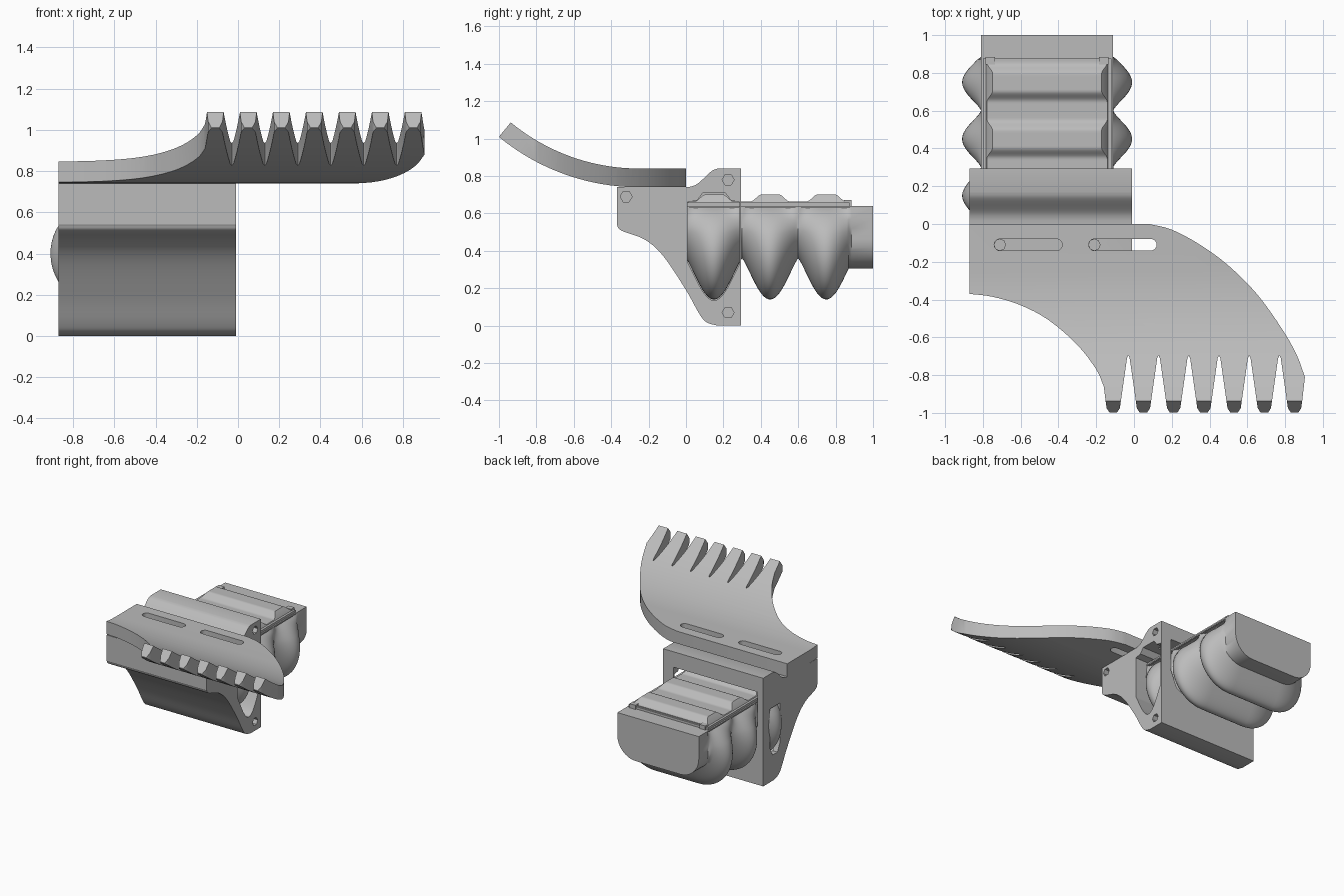
import bpy, bmesh, math
from mathutils import Vector

cube = bpy.data.objects.get("Cube")
if cube:
    bpy.data.objects.remove(cube, do_unlink=True)

grey = bpy.data.materials.new("plain_grey")
grey.use_nodes = True
COL = (0.5, 0.5, 0.5, 1)
grey.diffuse_color = COL
grey.node_tree.nodes["Principled BSDF"].inputs["Base Color"].default_value = COL


def loft(name, rings):
    """Closed solid through a list of equally long rings of points."""
    bm = bmesh.new()
    rows = [[bm.verts.new(p) for p in ring] for ring in rings]
    n = len(rows[0])
    for a, b in zip(rows, rows[1:]):
        for i in range(n):
            j = (i + 1) % n
            bm.faces.new((a[i], a[j], b[j], b[i]))
    bm.faces.new(rows[0])
    bm.faces.new(rows[-1])
    bmesh.ops.recalc_face_normals(bm, faces=bm.faces)
    me = bpy.data.meshes.new(name)
    bm.to_mesh(me)
    bm.free()
    me.materials.append(grey)
    ob = bpy.data.objects.new(name, me)
    bpy.context.collection.objects.link(ob)
    return ob


def prism(name, pts, axis, lo, hi):
    """Extrude a 2D outline along one axis."""
    def place(p, d):
        v = list(p)
        v.insert("xyz".index(axis), d)
        return Vector(v)
    return loft(name, [[place(p, d) for p in pts] for d in (lo, hi)])


def select(ob):
    bpy.ops.object.select_all(action='DESELECT')
    ob.select_set(True)
    bpy.context.view_layer.objects.active = ob


def boolean(ob, tool, op='DIFFERENCE'):
    tool.hide_render = True
    m = ob.modifiers.new("cut", 'BOOLEAN')
    m.operation, m.object, m.solver = op, tool, 'EXACT'
    select(ob)
    bpy.ops.object.modifier_apply(modifier=m.name)
    bpy.data.objects.remove(tool, do_unlink=True)


def smooth(ob, angle=30):
    select(ob)
    bpy.ops.object.shade_smooth_by_angle(angle=math.radians(angle))


def circle(cx, cy, r, n):
    return [(cx + r * math.cos(math.tau * i / n), cy + r * math.sin(math.tau * i / n)) for i in range(n)]


def stadium(x0, x1, y, r, n=8):
    right = [(x1 - r + r * math.sin(math.pi * i / n), y - r * math.cos(math.pi * i / n)) for i in range(n + 1)]
    return right + [(x0 + x1 - x, 2 * y - v) for x, v in right]


def spline(pts, steps=6):
    """Smooth curve through a few points."""
    p = [Vector(q) for q in pts]
    p = [2 * p[0] - p[1]] + p + [2 * p[-1] - p[-2]]
    out = []
    for a, b, c, d in zip(p, p[1:], p[2:], p[3:]):
        for i in range(steps):
            t = i / steps
            out.append(0.5 * (2 * b + (c - a) * t + (2 * a - 5 * b + 4 * c - d) * t * t
                              + (3 * b - a - 3 * c + d) * t ** 3))
    return out + [p[-2]]


CX = -0.46   # centre of the insert across x


def bump(y):
    """Height of the repeating ribs along the insert, 0 to 1."""
    o = (y % 0.3) - 0.15
    return max(0, 0.5 * (1 + math.cos(math.pi * o / 0.15))) ** 0.6


# Bracket body
front = spline([(-0.37, 0.54), (-0.345, 0.508), (-0.22, 0.46), (-0.12, 0.37), (0, 0.19), (0.07, 0.065),
                (0.11, 0.018), (0.17, 0)])
shoulder = spline([(0.17, 0.84), (0.135, 0.825), (0.07, 0.765), (0.035, 0.746), (0, 0.74)], 4)
outline = [(-0.37, 0.74)] + front + [(0.295, 0), (0.295, 0.84)] + shoulder
bracket = prism("bracket", outline, 'x', -0.87, -0.01)

# Chamber open on one side, shaped like one rib
ys = [0.008 + 0.277 * i / 24 for i in range(25)]
lower = [(y, 0.35 - 0.215 * bump(y)) for y in ys]
upper = [(0.285, 0.66), (0.24, 0.67), (0.21, 0.71), (0.09, 0.71), (0.06, 0.67), (0.008, 0.66)]
boolean(bracket, prism("chamber_cutter", lower + upper, 'x', -0.83, 0.1))
# Side slot, rear window, blind bolt holes
slot = [(0.09, 0.57), (0.09, 0.26), (0.12, 0.2), (0.18, 0.2), (0.21, 0.26), (0.21, 0.57)]
boolean(bracket, prism("slot_cutter", slot, 'x', -1, -0.8))
window = [(-0.82, 0.72), (-0.82, 0.46), (-0.77, 0.34), (-0.68, 0.29),
          (-0.24, 0.29), (-0.15, 0.34), (-0.1, 0.46), (-0.1, 0.72)]
boolean(bracket, prism("window_cutter", window, 'y', 0.15, 0.4))
for y, z in ((-0.32, 0.69), (0.225, 0.78), (0.225, 0.07)):
    boolean(bracket, prism("bolt_cutter", circle(y, z, 0.032, 6), 'x', -0.5, 0.1))
for x in (-0.71, -0.21):
    boolean(bracket, prism("screw_cutter", circle(x, -0.11, 0.03, 8), 'z', 0.62, 0.8))
smooth(bracket)

# Curved comb plate: side profile trimmed by a plan outline
R, BEND, START = 1.18, math.radians(39.5), -0.25


def arc(r):
    return [(START - r * math.sin(BEND * i / 20), 0.74 + R - r * math.cos(BEND * i / 20)) for i in range(21)]


comb = prism("comb_plate", [(0, 0.74)] + arc(R) + arc(R - 0.1)[::-1] + [(0, 0.84)], 'x', -0.87, 0.95)
outer = spline([(0.08, 0), (0.2, -0.03), (0.35, -0.11), (0.5, -0.22), (0.65, -0.37), (0.78, -0.55),
                (0.86, -0.69), (0.905, -0.81)], 4)
inner = spline([(-0.16, -0.86), (-0.2, -0.77), (-0.3, -0.64), (-0.45, -0.51), (-0.6, -0.43),
                (-0.75, -0.385), (-0.87, -0.37)], 4)
tip = [(0.04, -0.94), (0.035, -0.975), (0.02, -0.998), (-0.02, -0.998), (-0.035, -0.975), (-0.04, -0.94)]
teeth = []
for k in reversed(range(7)):
    cx = -0.11 + 0.16 * k
    teeth += [(cx + dx, y) for dx, y in tip]
    if k:
        teeth += [(cx - 0.073, -0.71), (cx - 0.08, -0.695), (cx - 0.087, -0.71)]
plan = [(-0.87, 0.01), (0.08, 0.01)] + outer + teeth + inner
boolean(comb, prism("plan_cutter", plan, 'z', 0.5, 1.4), 'INTERSECT')
for x in (-0.74, -0.24):
    boolean(comb, prism("slot_cutter", stadium(x, x + 0.36, -0.11, 0.031), 'z', 0.6, 1))
smooth(comb)


# Ribbed insert
def section(y, half, bottom, radius, b):
    """U-shaped section blended toward a wide rounded rib by b."""
    half_pts = []
    n = 16
    for i in range(n + 1):
        a = 0.5 * math.pi * i / n
        base = Vector((half - radius + radius * math.sin(a), bottom + radius - radius * math.cos(a)))
        a = 1.3 * a
        rib = Vector((0.19 + 0.26 * math.sin(a), 0.40 - 0.26 * math.cos(a)))
        half_pts.append(base.lerp(rib, b))
    for t in (0.33, 0.66, 1):
        a = 0.5 * math.pi * (1.3 + 0.5 * t)
        base = Vector((half, bottom + radius + (0.63 - bottom - radius) * t))
        rib = Vector((0.19 + 0.26 * math.sin(a), 0.40 - 0.26 * math.cos(a)))
        half_pts.append(base.lerp(rib, b))
    half_pts += [Vector((half, 0.63)), Vector((half, 0.64))]
    pts = half_pts + [Vector((-p.x, p.y)) for p in reversed(half_pts)]
    return [(CX + p.x, y, p.y) for p in pts]


steps = [0.87 * i / 87 for i in range(88)]
rings = [section(y, 0.35, 0.36, 0.17, bump(y)) for y in steps]
rings += [section(y, 0.35, 0.305, 0.16, 0) for y in (0.885, 1)]
smooth(loft("ribbed_insert", rings), 40)

# Thin rim and wavy cover on top of the insert
rim = [(CX - 0.34, 0.005), (CX + 0.34, 0.005), (CX + 0.34, 0.875), (CX - 0.34, 0.875)]
prism("insert_rim", rim, 'z', 0.63, 0.658)


def wave(y):
    t = min(1, max(0, (0.105 - abs((y % 0.3) - 0.15)) / 0.06))
    return 0.664 + 0.038 * t * t * (3 - 2 * t)


rings = []
for i in range(86):
    y = 0.012 + 0.01 * i
    z = wave(y)
    side = [(0.325, 0.65), (0.322, 0.66), (0.322 - (z - 0.66) * 0.8, z)]
    rings.append([(CX + x, y, h) for x, h in side] + [(CX - x, y, h) for x, h in reversed(side)])
smooth(loft("wavy_cover", rings), 40)

# Small corner tabs behind the cover
for s in (-1, 1):
    x = CX + s * 0.3
    prism("corner_tab", [(x - 0.025, 0.845), (x + 0.025, 0.845), (x + 0.025, 0.885), (x - 0.025, 0.885)],
          'z', 0.63, 0.672)
